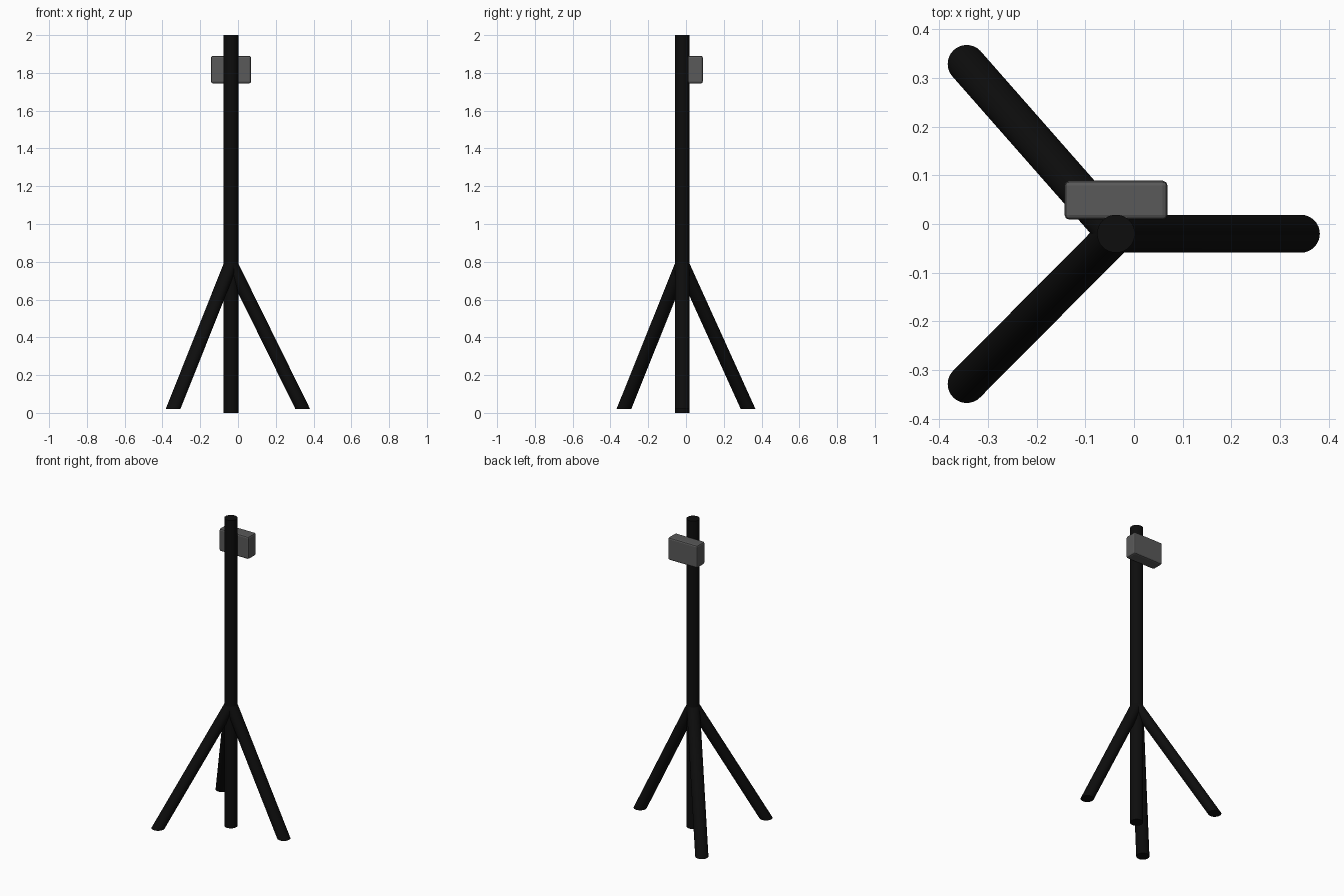
import bpy, bmesh
from mathutils import Vector

if "Cube" in bpy.data.objects:
    bpy.data.objects.remove(bpy.data.objects["Cube"])


def material(name, v):
    m = bpy.data.materials.new(name)
    m.diffuse_color = (v, v, v, 1)
    m.use_nodes = True
    m.node_tree.nodes["Principled BSDF"].inputs["Base Color"].default_value = m.diffuse_color
    return m


def add_object(name, bm, mat):
    mesh = bpy.data.meshes.new(name)
    bm.to_mesh(mesh)
    bm.free()
    mesh.materials.append(mat)
    ob = bpy.data.objects.new(name, mesh)
    bpy.context.collection.objects.link(ob)
    return ob


def smooth(ob):
    bpy.ops.object.select_all(action='DESELECT')
    ob.select_set(True)
    bpy.context.view_layer.objects.active = ob
    bpy.ops.object.shade_smooth_by_angle()


def tube(name, low, high, r, mat):
    # Sheared cylinder: both caps stay horizontal
    low, high = Vector(low), Vector(high)
    bm = bmesh.new()
    bmesh.ops.create_cone(bm, cap_ends=True, segments=32,
                          radius1=r, radius2=r, depth=1)
    for v in bm.verts:
        c = high if v.co.z > 0 else low
        v.co = Vector((v.co.x + c.x, v.co.y + c.y, c.z))
    ob = add_object(name, bm, mat)
    smooth(ob)
    return ob


black = material("black_metal", 0.004)
grey = material("dark_grey", 0.1)
CX, CY, R = -0.037, -0.02, 0.039

# Central pole
tube("pole", (CX, CY, 0), (CX, CY, 2), R, black)

# Three splayed legs meeting inside the pole
feet = [(0.343, CY), (-0.344, 0.329), (-0.344, -0.329)]
for i, (x, y) in enumerate(feet):
    tube(f"leg_{i + 1}", (x, y, 0.02), (CX, CY, 0.79), R, black)

# Chamfered box fixed to the back of the pole
bm = bmesh.new()
bmesh.ops.create_cube(bm, size=1)
for v in bm.verts:
    v.co = Vector((v.co.x * 0.212 + CX, v.co.y * 0.08 + 0.049, v.co.z * 0.146 + 1.817))
box = add_object("control_box", bm, grey)
bev = box.modifiers.new("chamfer", 'BEVEL')
bev.width = 0.01
bev.segments = 2
